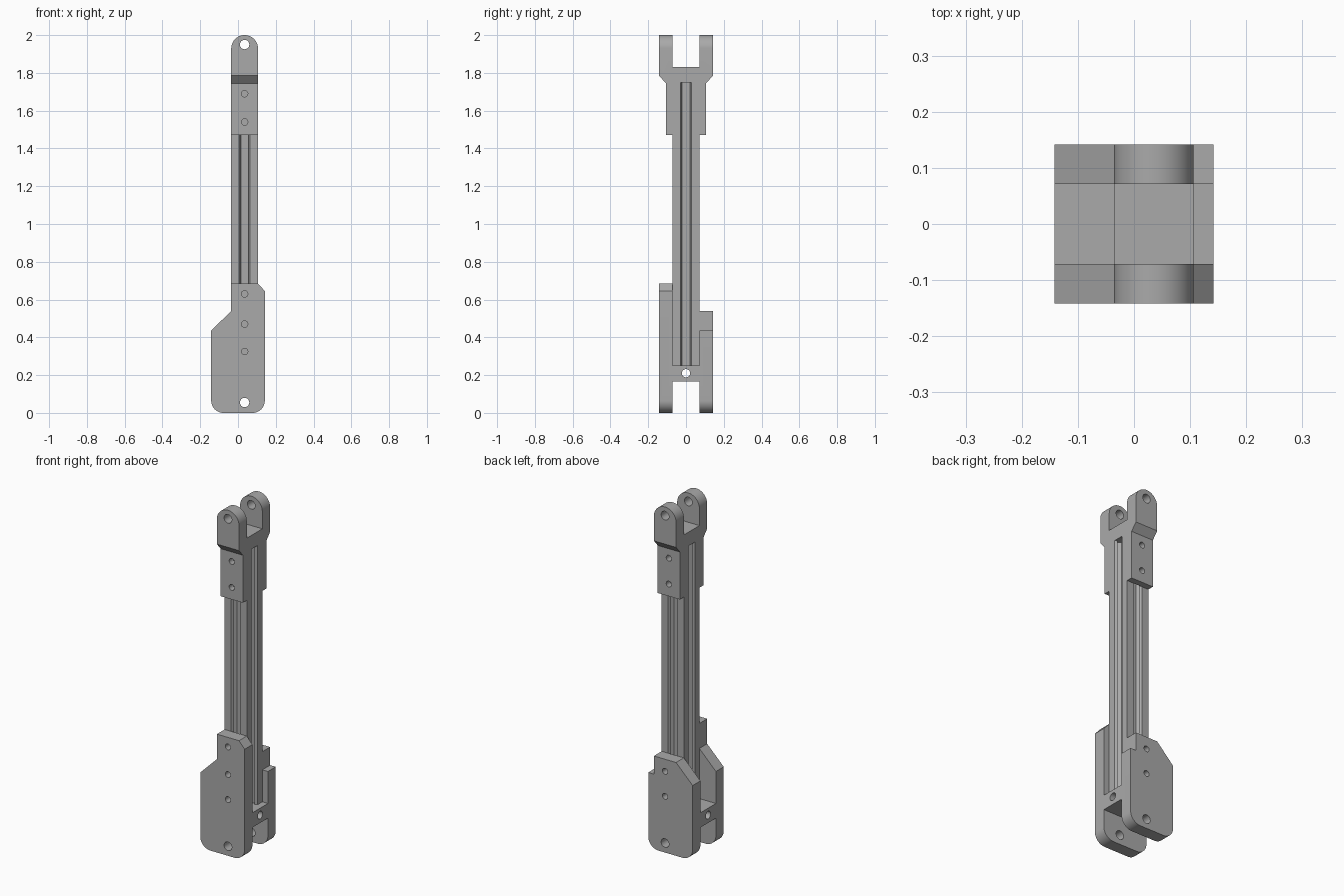
import bpy, bmesh, math
from mathutils import Vector

if "Cube" in bpy.data.objects:
    bpy.data.objects.remove(bpy.data.objects["Cube"], do_unlink=True)

grey = bpy.data.materials.new("mid_grey")
grey.use_nodes = True
colour = (0.4, 0.4, 0.4, 1)
grey.diffuse_color = colour
grey.node_tree.nodes["Principled BSDF"].inputs["Base Color"].default_value = colour

CX = 0.035          # centre line of the rail
R = 0.071           # half width of the rail
OUT = 0.142         # half width of the brackets


def prism(name, points, axis, lo, hi):
    """Extrude a 2D profile along an axis; the profile uses the other two axes in order."""
    def place(p, d):
        v = list(p)
        v.insert("xyz".index(axis), d)
        return Vector(v)
    bm = bmesh.new()
    face = bm.faces.new([bm.verts.new(place(p, lo)) for p in points])
    moved = bmesh.ops.extrude_face_region(bm, geom=[face])["geom"]
    shift = place((0, 0), hi - lo)
    bmesh.ops.translate(bm, vec=shift, verts=[g for g in moved if isinstance(g, bmesh.types.BMVert)])
    bmesh.ops.recalc_face_normals(bm, faces=bm.faces)
    mesh = bpy.data.meshes.new(name)
    bm.to_mesh(mesh)
    bm.free()
    mesh.materials.append(grey)
    obj = bpy.data.objects.new(name, mesh)
    bpy.context.collection.objects.link(obj)
    return obj


def arc(cx, cz, r, start, end, steps=12):
    angles = [math.radians(start + (end - start) * i / steps) for i in range(steps + 1)]
    return [(cx + r * math.cos(a), cz + r * math.sin(a)) for a in angles]


def rect(a0, a1, b0, b1):
    return [(a0, b0), (a1, b0), (a1, b1), (a0, b1)]


def combine(obj, other, operation):
    """Apply a boolean and remove the helper."""
    mod = obj.modifiers.new("combine", "BOOLEAN")
    mod.operation, mod.object, mod.solver = operation, other, "EXACT"
    bpy.context.view_layer.objects.active = obj
    bpy.ops.object.modifier_apply(modifier=mod.name)
    bpy.data.objects.remove(other, do_unlink=True)


def drill(obj, u, z, r, axis="y", lo=-0.3, hi=0.3):
    combine(obj, prism("drill", arc(u, z, r, 0, 345, 23), axis, lo, hi), "DIFFERENCE")


def smooth(obj):
    bpy.ops.object.select_all(action="DESELECT")
    obj.select_set(True)
    bpy.context.view_layer.objects.active = obj
    bpy.ops.object.shade_smooth_by_angle(angle=math.radians(30))


# Slotted rail: one quarter of the cross-section turned four times
quarter = [(R, -R), (R, -0.029), (0.058, -0.02), (0.058, -0.038), (0.05, -0.038), (0.032, -0.02),
           (0.032, 0.02), (0.05, 0.038), (0.058, 0.038), (0.058, 0.02), (R, 0.029)]
section = []
for turn in range(4):
    c, s = [(1, 0), (0, 1), (-1, 0), (0, -1)][turn]
    section += [(CX + x * c - y * s, x * s + y * c) for x, y in quarter]
prism("slotted_rail", section, "z", 0.25, 1.75)

# Upper fork: side profile trimmed by a round-topped front profile
half = [(R, 1.47), (0.107, 1.47), (0.107, 1.745), (OUT, 1.785), (OUT, 2.0), (R, 2.0), (R, 1.83)]
left = [(-y, z) for y, z in reversed(half)]
fork = prism("upper_fork", half + left + [(-R, 1.75), (R, 1.75)], "x", CX - R, CX + R)
dome = prism("dome", [(CX - R, 1.4), (CX + R, 1.4)] + arc(CX, 2 - R, R, 0, 180, 24), "y", -0.3, 0.3)
combine(fork, dome, "INTERSECT")
drill(fork, CX, 1.95, 0.025)
for z in (1.54, 1.69):
    drill(fork, CX, z, 0.017)
smooth(fork)

# Lower bracket: two shaped cheeks joined by a bridge under the rail
rounded_base = arc(-OUT + 0.065, 0.065, 0.065, 180, 270) + arc(OUT - 0.065, 0.065, 0.065, 270, 360)
slope = [(CX - R, 0.54), (-OUT, 0.435)]
front_top = [(OUT, 0.645), (CX + R, 0.685), (CX - R, 0.685)]
back_top = [(OUT, 0.435), (CX + R, 0.435), (CX + R, 0.54)]
bracket = prism("lower_bracket", rounded_base + front_top + slope, "y", -OUT, -R)
back_cheek = prism("back_cheek", rounded_base + back_top + slope, "y", R, OUT)
bridge = prism("bridge", rect(-OUT, OUT, -R, R), "z", 0.165, 0.25)
combine(bracket, bridge, "UNION")
combine(bracket, back_cheek, "UNION")
drill(bracket, CX, 0.055, 0.025)
for z in (0.325, 0.47):
    drill(bracket, CX, z, 0.017)
drill(bracket, CX, 0.63, 0.017, hi=0)
drill(bracket, 0, 0.21, 0.022, axis="x")
smooth(bracket)
